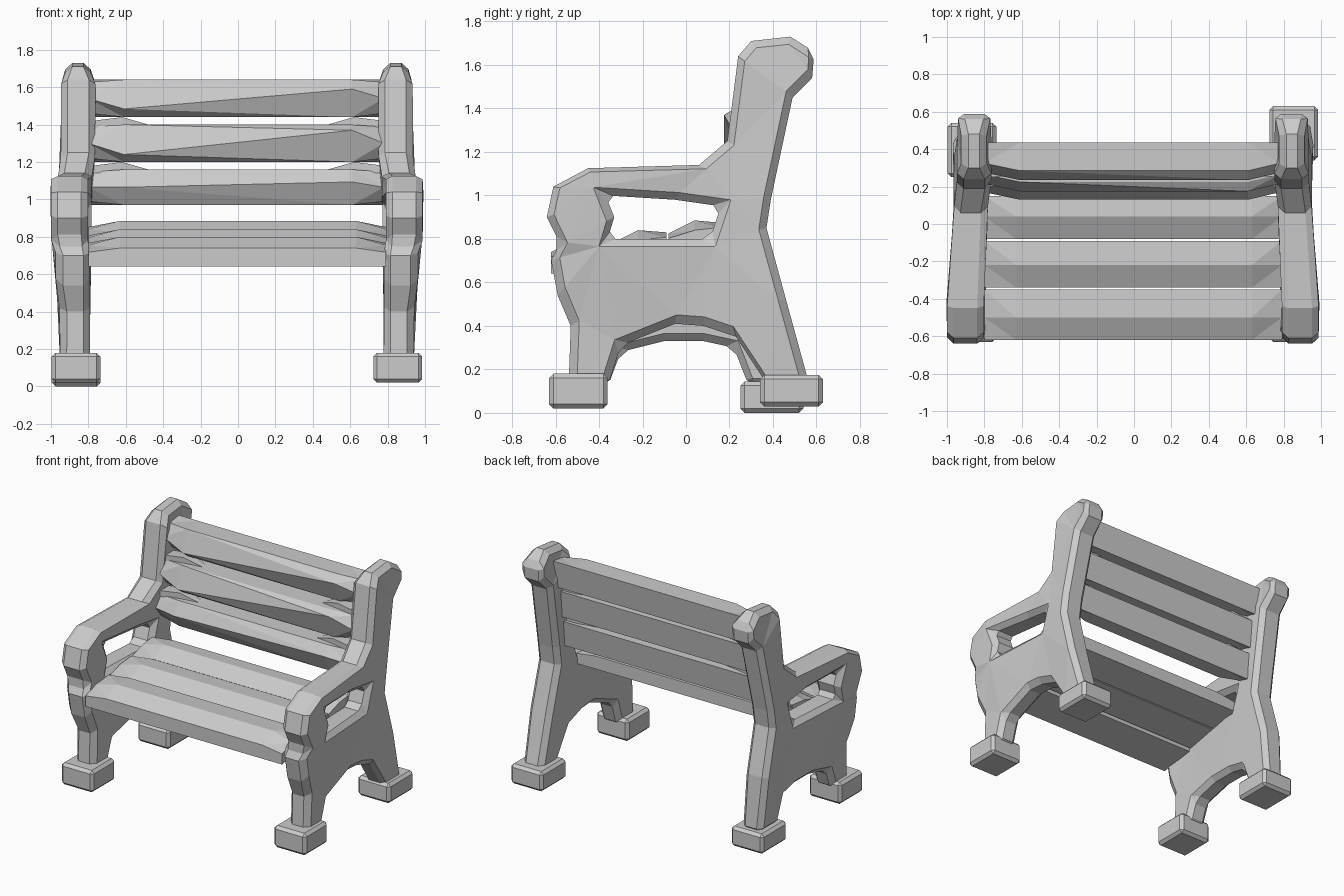
import bpy, bmesh, math
from mathutils import Matrix

if "Cube" in bpy.data.objects:
    bpy.data.objects.remove(bpy.data.objects["Cube"])

mat = bpy.data.materials.new("stone_grey")
mat.diffuse_color = (0.6, 0.6, 0.6, 1)
mat.use_nodes = True
mat.node_tree.nodes["Principled BSDF"].inputs["Base Color"].default_value = mat.diffuse_color


def finish(bm, name, bevel=0.0):
    bmesh.ops.recalc_face_normals(bm, faces=bm.faces[:])
    me = bpy.data.meshes.new(name)
    bm.to_mesh(me)
    bm.free()
    me.materials.append(mat)
    ob = bpy.data.objects.new(name, me)
    bpy.context.collection.objects.link(ob)
    if bevel:
        m = ob.modifiers.new("chamfer", 'BEVEL')
        m.width, m.segments, m.use_clamp_overlap = bevel, 1, False
        m.limit_method, m.angle_limit = 'ANGLE', math.radians(50)
    return ob


def loft(name, rings):
    """Closed solid through rings of 3D points."""
    bm = bmesh.new()
    vs = [[bm.verts.new(p) for p in r] for r in rings]
    n = len(vs[0])
    for a, b in zip(vs, vs[1:]):
        for i in range(n):
            j = (i + 1) % n
            bm.faces.new((a[i], a[j], b[j], b[i]))
    bm.faces.new(vs[0])
    bm.faces.new(vs[-1][::-1])
    bmesh.ops.triangulate(bm, faces=[f for f in bm.faces if len(f.verts) == 4])
    return finish(bm, name)


def box(name, lo, hi, bevel):
    bm = bmesh.new()
    size = [b - a for a, b in zip(lo, hi)]
    mid = [(a + b) / 2 for a, b in zip(lo, hi)]
    bmesh.ops.create_cube(bm, size=1, matrix=Matrix.Translation(mid) @ Matrix.Diagonal((*size, 1)))
    return finish(bm, name, bevel)


# ---- side frames: outline in (y, z) with the opening under the armrest
FRONT_AND_BACK = [(-0.54, 0.12), (-0.53, 0.40), (-0.59, 0.54), (-0.62, 0.70), (-0.58, 0.78),
                  (-0.64, 0.90), (-0.61, 1.04), (-0.45, 1.125), (0.06, 1.14), (0.19, 1.25),
                  (0.24, 1.64), (0.30, 1.71), (0.48, 1.73), (0.59, 1.66), (0.58, 1.54),
                  (0.49, 1.45), (0.39, 0.98), (0.37, 0.85), (0.46, 0.52), (0.57, 0.12)]
ARCH = {1: [(0.38, 0.12), (0.23, 0.35), (0.08, 0.40), (-0.05, 0.41), (-0.30, 0.31), (-0.36, 0.12)],
        -1: [(0.36, 0.12), (0.22, 0.30), (0.08, 0.33), (-0.10, 0.33), (-0.30, 0.28), (-0.36, 0.12)]}
OPENING = [(-0.36, 0.80), (0.11, 0.80), (0.16, 0.95), (-0.05, 0.98), (-0.37, 1.00), (-0.33, 0.90)]


def frame_width(y, z):
    """Centre and half width of the frame at a point of the outline."""
    if z > 1.68:
        return 0.85, 0.065
    if z > 1.15:
        return 0.848, 0.092
    if z > 0.76:
        return (0.895, 0.098) if y < -0.25 else (0.868, 0.09)
    return (0.875, 0.09) if z > 0.45 else (0.865, 0.08)


def side_frame(name, s):
    bm = bmesh.new()
    edges = []
    for loop in (FRONT_AND_BACK + ARCH[s], OPENING):
        vs = [bm.verts.new((0, y, z)) for y, z in loop]
        edges += [bm.edges.new((vs[i - 1], vs[i])) for i in range(len(vs))]
    bmesh.ops.triangle_fill(bm, use_beauty=True, edges=edges, normal=(1, 0, 0))
    inner = set(bm.verts)
    bmesh.ops.extrude_face_region(bm, geom=bm.faces[:], use_keep_orig=True)
    for v in bm.verts:
        c, h = frame_width(v.co.y, v.co.z)
        v.co.x = s * (c - h if v in inner else c + h) - 0.006
    for v in bm.verts:
        if s < 0 and v.co.y > 0.2 and v.co.z < 0.2:
            v.co.y -= 0.07
    return finish(bm, name, 0.035)


for side, s in (("right", 1), ("left", -1)):
    side_frame(side + "_frame", s)
    x = sorted((s * 0.73 - 0.006, s * 0.99 - 0.006))
    box(side + "_front_foot", (x[0], -0.63, 0.02), (x[1], -0.36, 0.18), 0.02)
    y, z = (0.34, 0.03) if s > 0 else (0.25, 0.0)
    box(side + "_back_foot", (x[0], y, z), (x[1], y + 0.29, z + 0.145), 0.02)

# ---- seat boards: flat underneath, with a ridge along the top
for i, (y0, y1, z0, z1) in enumerate([(-0.62, -0.35, 0.64, 0.80), (-0.34, -0.09, 0.70, 0.84),
                                      (-0.08, 0.15, 0.74, 0.885)]):
    rings = []
    for x, k in ((-0.80, 0.045), (-0.63, 0), (0.63, 0), (0.79, 0.045)):
        rings.append([(x, y0, z0), (x, y0, z1 - 0.06 - k / 2), (x, y0 + 0.12, z1 - k),
                      (x, y1, z1 - 0.01 - k / 2), (x, y1, z0 + 0.04)])
    loft("seat_board_%d" % (i + 1), rings)

# ---- back boards: flat behind, with a slanting ridge along the front
for i, (y0, z0, z1, rl, rr) in enumerate([(0.13, 0.97, 1.16, 0.5, 0.65), (0.175, 1.20, 1.40, 0.2, 0.85),
                                          (0.235, 1.44, 1.64, 0.22, 0.75)]):
    h = z1 - z0
    rings = []
    for x, k, r in ((-0.80, 0.04, 0.5), (-0.61, 0, rl), (0.61, 0, rr), (0.78, 0.04, 0.5)):
        rings.append([(x, y0 + 0.17, z0), (x, y0 + 0.06 + k, z0 + k / 2), (x, y0 + k, z0 + h * r),
                      (x, y0 + 0.05 + k, z1 - k / 3), (x, y0 + 0.20, z1)])
    loft("back_board_%d" % (i + 1), rings)

# ---- small wedges holding the back boards apart at the frames
for i, (y, z) in enumerate([(0.25, 1.18), (0.30, 1.42)]):
    for side, s in (("right", 1), ("left", -1)):
        loft("%s_wedge_%d" % (side, i + 1),
             [[(s * x, y - d, z - 0.04), (s * x, y + d, z - 0.04), (s * x, y + d, z + h), (s * x, y - d, z + h)]
              for x, d, h in ((0.48, 0.02, -0.02), (0.62, 0.04, 0.02), (0.78, 0.05, 0.0))])
